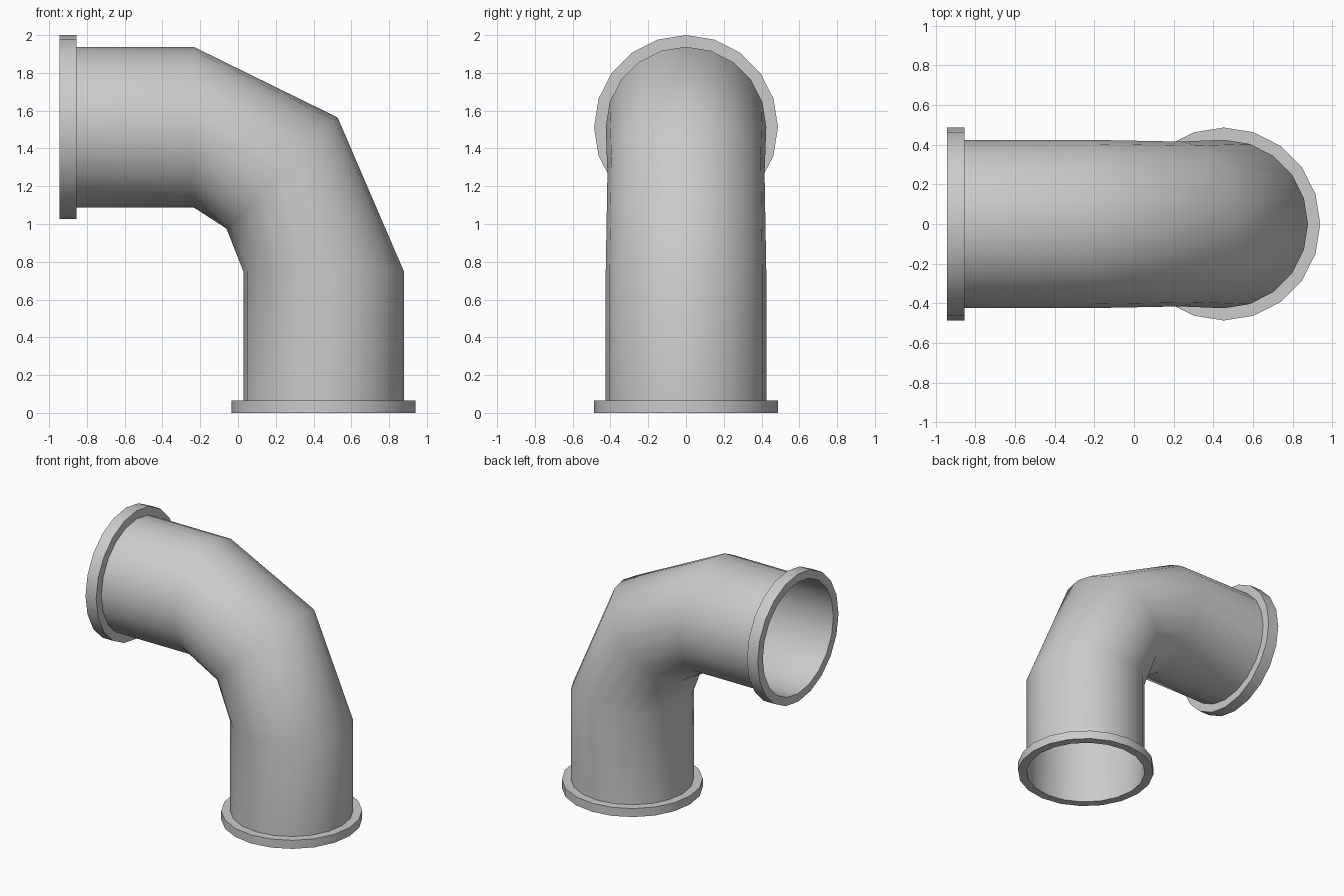
import bpy, bmesh
from math import sin, cos, radians, pi

if "Cube" in bpy.data.objects:
    bpy.data.objects.remove(bpy.data.objects["Cube"])

SIDES = 20


def ring(bm, x, z, tilt, r):
    """20-sided ring in the bend plane; tilt 0 = horizontal ring, 90 = facing -x."""
    t = radians(tilt)
    verts = []
    for i in range(SIDES):
        a = 2 * pi * i / SIDES
        u = r * cos(a)
        verts.append(bm.verts.new((x + u * cos(t), r * sin(a), z + u * sin(t))))
    return verts


def loft(name, stations, closed=False):
    """Skin a row of rings into one smooth-shaded object."""
    bm = bmesh.new()
    rings = [ring(bm, *s) for s in stations]
    pairs = list(zip(rings, rings[1:]))
    if closed:
        pairs.append((rings[-1], rings[0]))
    for lo, hi in pairs:
        for i in range(SIDES):
            j = (i + 1) % SIDES
            bm.faces.new((lo[i], lo[j], hi[j], hi[i]))
    bm.normal_update()
    me = bpy.data.meshes.new(name)
    bm.to_mesh(me)
    bm.free()
    ob = bpy.data.objects.new(name, me)
    bpy.context.collection.objects.link(ob)
    bpy.ops.object.select_all(action='DESELECT')
    ob.select_set(True)
    bpy.context.view_layer.objects.active = ob
    bpy.ops.object.shade_smooth_by_angle(angle=radians(45))
    return ob


CX, CZ = 0.453, 1.513      # axis of the upright leg and of the level leg
R, RF = 0.425, 0.487       # pipe and flange radius

# open, thin-walled elbow with one mitred ring in the bend
loft("elbow_pipe", [
    (CX, 0.065, 0, R),
    (CX, 0.75, 0, R),
    (0.233, 1.27, 45, 0.416),
    (-0.235, CZ, 90, R),
    (-0.855, CZ, 90, R),
])

# bottom flange ring
loft("bottom_flange", [
    (CX, 0.0, 0, R), (CX, 0.0, 0, RF),
    (CX, 0.065, 0, RF), (CX, 0.065, 0, R),
][::1], closed=True)

# side flange ring, slightly thicker
loft("side_flange", [
    (-0.855, CZ, 90, R), (-0.855, CZ, 90, RF),
    (-0.945, CZ, 90, RF), (-0.945, CZ, 90, R),
][::-1], closed=True)

# make all the faces point outward
for ob in bpy.data.objects:
    bm = bmesh.new()
    bm.from_mesh(ob.data)
    bmesh.ops.recalc_face_normals(bm, faces=bm.faces)
    bm.to_mesh(ob.data)
    bm.free()
